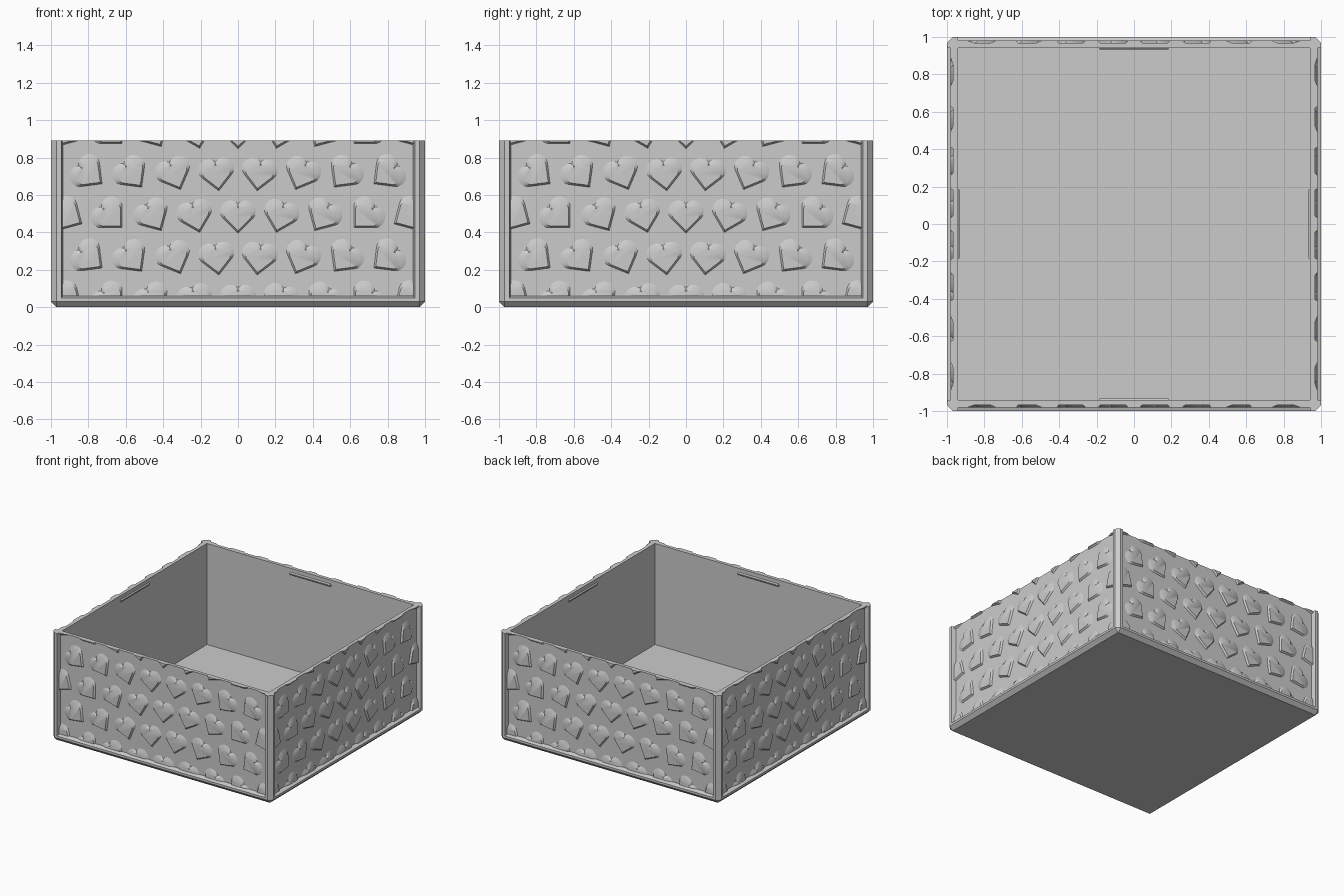
import bpy, bmesh, math
from mathutils import Matrix, Vector

cube = bpy.data.objects.get("Cube")
if cube:
    bpy.data.objects.remove(cube, do_unlink=True)

GREY = (0.6, 0.6, 0.6, 1)
mat = bpy.data.materials.new("plain grey")
mat.use_nodes = True
mat.diffuse_color = GREY
mat.node_tree.nodes["Principled BSDF"].inputs["Base Color"].default_value = GREY

HEIGHT = 0.89
INNER, PANEL, RELIEF = 0.94, 0.967, 0.981
RIM = 0.06


def finish(name, bm):
    bmesh.ops.recalc_face_normals(bm, faces=bm.faces)
    mesh = bpy.data.meshes.new(name)
    bm.to_mesh(mesh)
    bm.free()
    mesh.materials.append(mat)
    obj = bpy.data.objects.new(name, mesh)
    bpy.context.collection.objects.link(obj)
    return obj


def loft(bm, rings, caps=True):
    """Skin a stack of equal-length closed rings."""
    rows = [[bm.verts.new(p) for p in ring] for ring in rings]
    n = len(rows[0])
    for low, high in zip(rows, rows[1:]):
        for i in range(n):
            j = (i + 1) % n
            bm.faces.new((low[i], low[j], high[j], high[i]))
    if caps:
        bm.faces.new(rows[0][::-1])
        bm.faces.new(rows[-1])


def square(half, z, cut=0.0005):
    """Square ring with cut corners."""
    s = half - cut
    pts = [(half, -s), (half, s), (s, half), (-s, half),
           (-half, s), (-half, -s), (-s, -half), (s, -half)]
    return [(x, y, z) for x, y in pts]


def four_sides(obj, names):
    """Name the first part and add turned copies on the other sides."""
    obj.name = names[0]
    for k, name in enumerate(names[1:], 1):
        copy = obj.copy()
        copy.name = name
        copy.rotation_euler.z = k * math.pi / 2
        bpy.context.collection.objects.link(copy)


SIDES = ("front", "left", "back", "right")

# Base tray with chamfered underside and sloping rim
bm = bmesh.new()
loft(bm, [square(0.97, 0), square(1, 0.03, 0.03),
          square(1, 0.048, 0.03), square(PANEL, RIM)])
finish("base", bm)

# Thin wall ring
bm = bmesh.new()
loft(bm, [square(INNER, RIM), square(INNER, HEIGHT),
          square(PANEL, HEIGHT), square(PANEL, RIM)], caps=False)
finish("walls", bm)

# Chamfered corner posts
half_post = [(0.95, 0.95), (0.935, PANEL), (0.945, 1), (0.97, 1)]
post = half_post + [(y, x) for x, y in half_post[:0:-1]]
bm = bmesh.new()
loft(bm, [[(x, -y, z) for x, y in post] for z in (0.03, HEIGHT)])
four_sides(finish("post", bm), [
    "front_left_post", "back_left_post", "back_right_post", "front_right_post"])

# Small catch ridges inside the top edge
bm = bmesh.new()
profile = [(INNER, 0.835), (0.932, 0.843), (0.932, 0.85), (INNER, 0.858)]
loft(bm, [[(x, -y, z) for y, z in profile] for x in (-0.185, 0.185)])
four_sides(finish("catch", bm), [s + "_catch" for s in SIDES])

# Heart outline: tip, then the right lobe, cleft and mirrored left lobe
STEPS = 12
right = []
for i in range(STEPS + 1):
    a = math.radians(-45 + 180 * i / STEPS)
    right.append((0.04 + 0.057 * math.cos(a), 0.02 + 0.057 * math.sin(a)))
right[-1] = (0, 0.06)
outline = [(0, -0.1)] + right + [(-x, z) for x, z in right[-2::-1]]


def crown(x, z):
    """Steep lower edges, soft slope over the lobes."""
    f = 0.86 - 0.24 * min(1, max(0, (z + 0.02) / 0.06))
    return x * f, z * f


def add_heart(bm, cx, cz):
    turn = Matrix.Rotation(math.radians(-65 * cx), 2)
    rings = []
    for y, pts in ((-PANEL + 0.001, outline),
                   (-RELIEF, [crown(*p) for p in outline])):
        ring = []
        for p in pts:
            q = turn @ Vector(p)
            ring.append((cx + q.x, y, cz + q.y))
        rings.append(ring)
    loft(bm, rings)


# Rows of raised hearts, leaning further towards the panel ends
bm = bmesh.new()
PITCH = 0.23
for row in range(5):
    shift = 0.5 if row % 2 else 0
    for col in range(-5, 5):
        add_heart(bm, (col + shift) * PITCH, 0.045 + 0.225 * row)

# Trim the pattern to the panel
for co, no in (((0.94, 0, 0), (1, 0, 0)), ((-0.94, 0, 0), (-1, 0, 0)),
               ((0, 0, HEIGHT), (0, 0, 1)), ((0, 0, RIM), (0, 0, -1))):
    geom = bm.verts[:] + bm.edges[:] + bm.faces[:]
    bmesh.ops.bisect_plane(bm, geom=geom, plane_co=co, plane_no=no, clear_outer=True)
    bmesh.ops.holes_fill(bm, edges=[e for e in bm.edges if e.is_boundary])
hearts = finish("hearts", bm)
bpy.ops.object.select_all(action="DESELECT")
hearts.select_set(True)
bpy.context.view_layer.objects.active = hearts
bpy.ops.object.shade_smooth_by_angle(angle=math.radians(30))
four_sides(hearts, [s + "_hearts" for s in SIDES])
